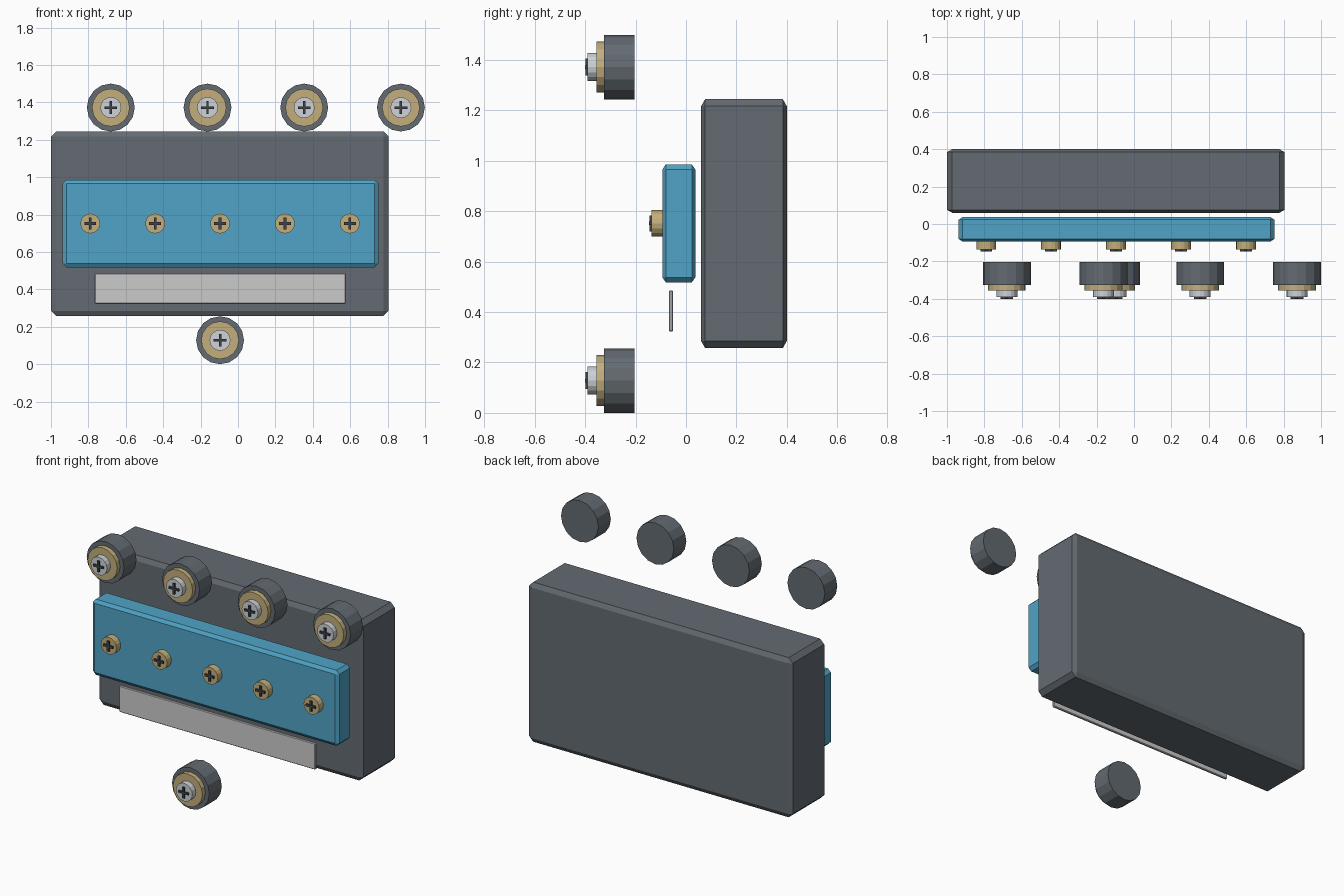
import bpy, bmesh, math
from mathutils import Matrix

if "Cube" in bpy.data.objects:
    bpy.data.objects.remove(bpy.data.objects["Cube"])


def material(name, rgb):
    m = bpy.data.materials.new(name)
    m.diffuse_color = (*rgb, 1)
    m.use_nodes = True
    m.node_tree.nodes["Principled BSDF"].inputs["Base Color"].default_value = m.diffuse_color
    return m


SLATE = material("slate", (0.125, 0.145, 0.165))
BLUE = material("blue", (0.08, 0.37, 0.57))
BRASS = material("brass", (0.55, 0.43, 0.20))
SILVER = material("silver", (0.62, 0.65, 0.68))
DARK = material("dark", (0.05, 0.055, 0.065))


def finish(bm, name, mat):
    mesh = bpy.data.meshes.new(name)
    bm.to_mesh(mesh)
    bm.free()
    if mat:
        mesh.materials.append(mat)
    ob = bpy.data.objects.new(name, mesh)
    bpy.context.collection.objects.link(ob)
    return ob


def add_box(bm, x, y, z):
    """Add a box from (min, max) ranges."""
    size = [b - a for a, b in (x, y, z)]
    mid = [(a + b) / 2 for a, b in (x, y, z)]
    bmesh.ops.create_cube(bm, size=1, matrix=Matrix.Translation(mid) @ Matrix.Diagonal((*size, 1)))


def slab(name, x, y, z, chamfer, depth_ratio, mat=None):
    """Chamfered box whose chamfer is shallower along y."""
    bm = bmesh.new()
    add_box(bm, x, [v / depth_ratio for v in y], z)
    bmesh.ops.bevel(bm, geom=bm.edges[:], offset=chamfer, segments=1,
                    affect='EDGES', profile=0.5)
    bmesh.ops.scale(bm, vec=(1, depth_ratio, 1), verts=bm.verts[:])
    finish(bm, name, mat)


def disc(name, x, z, radius, y0, y1, mat, sides=16):
    """Cylinder lying along y."""
    bm = bmesh.new()
    mx = Matrix.Translation((x, (y0 + y1) / 2, z)) @ Matrix.Rotation(math.pi / 2, 4, 'X')
    bmesh.ops.create_cone(bm, cap_ends=True, segments=sides, radius1=radius,
                          radius2=radius, depth=y1 - y0, matrix=mx)
    finish(bm, name, mat)


def cross(name, x, z, half, width, y0, y1):
    """Raised cross on a screw head."""
    bm = bmesh.new()
    w = width / 2
    add_box(bm, (x - half, x + half), (y0, y1), (z - w, z + w))
    add_box(bm, (x - w, x + w), (y0 + 0.0005, y1), (z - half, z + half))
    finish(bm, name, DARK)


# Main body, front panel and label plate
slab("housing", (-1.0, 0.805), (0.06, 0.40), (0.257, 1.245), 0.028, 0.57, SLATE)
slab("front_panel", (-0.937, 0.75), (-0.094, 0.037), (0.518, 0.986), 0.02, 0.7, BLUE)
slab("label_plate", (-0.767, 0.577), (-0.068, -0.051), (0.323, 0.486), 0.004, 1.0)

# Row of screws on the panel
for i in range(5):
    x = -0.79 + 0.347 * i
    disc(f"panel_screw_{i}", x, 0.752, 0.053, -0.136, -0.094, BRASS)
    cross(f"panel_screw_cross_{i}", x, 0.752, 0.032, 0.014, -0.146, -0.130)

# Terminals: four above, one below
terminals = [(-0.68 + 0.517 * i, 1.372) for i in range(4)] + [(-0.096, 0.128)]
for i, (x, z) in enumerate(terminals):
    disc(f"terminal_base_{i}", x, z, 0.128, -0.326, -0.204, SLATE)
    disc(f"terminal_ring_{i}", x, z, 0.101, -0.355, -0.322, BRASS)
    disc(f"terminal_screw_{i}", x, z, 0.056, -0.390, -0.350, SILVER)
    cross(f"terminal_cross_{i}", x, z, 0.034, 0.013, -0.400, -0.384)
